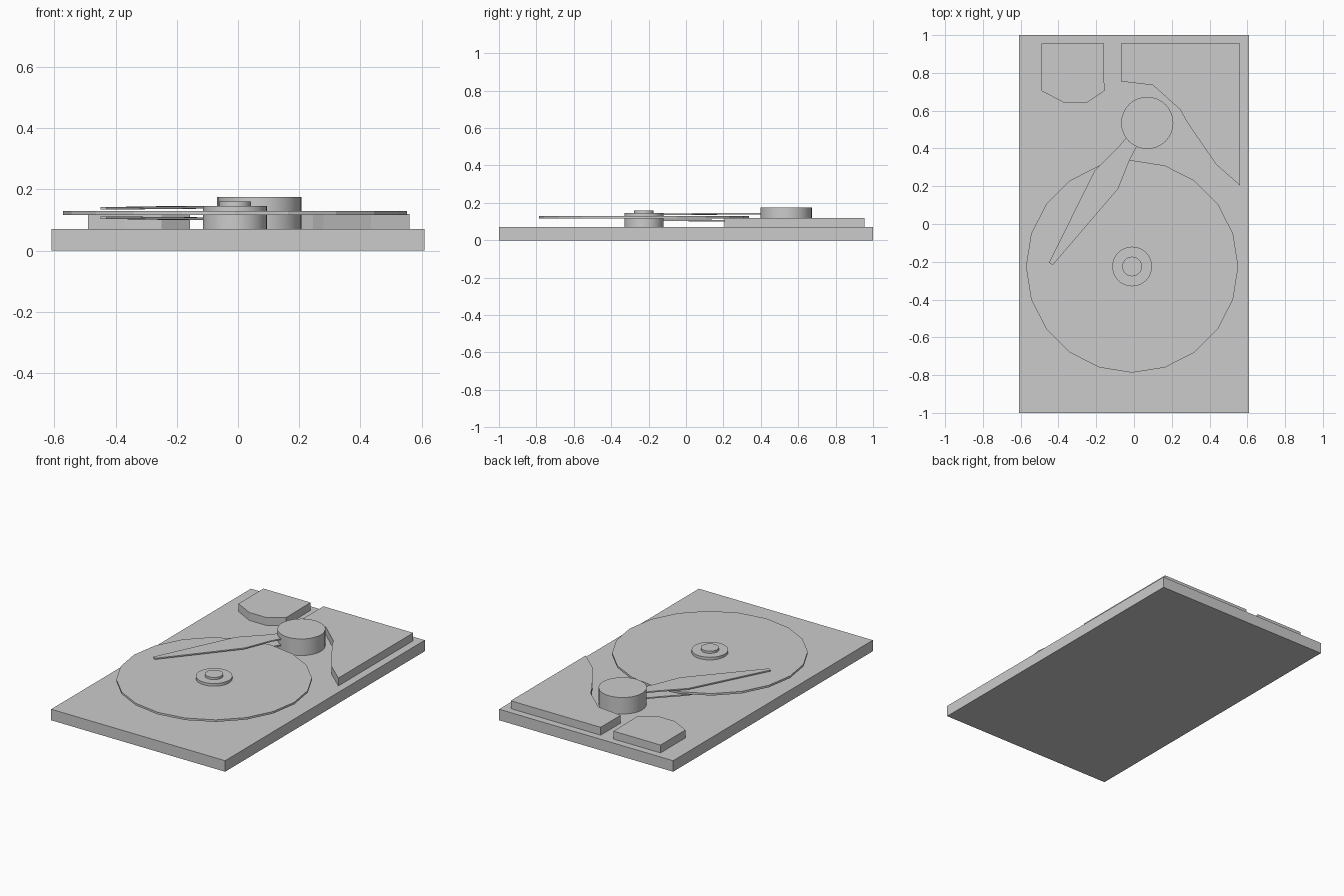
import bpy, bmesh, math

if "Cube" in bpy.data.objects:
    bpy.data.objects.remove(bpy.data.objects["Cube"])


def prism(name, pts, z0, z1, tip=(), tip_dz=0.0):
    """Extrude an outline between two heights; tip points may be shifted in z."""
    bm = bmesh.new()
    rings = [[bm.verts.new((x, y, z + (tip_dz if i in tip else 0)))
              for i, (x, y) in enumerate(pts)] for z in (z0, z1)]
    bm.faces.new(rings[0])
    bm.faces.new(rings[1])
    n = len(pts)
    for i in range(n):
        j = (i + 1) % n
        bm.faces.new((rings[0][i], rings[0][j], rings[1][j], rings[1][i]))
    bmesh.ops.recalc_face_normals(bm, faces=bm.faces)
    me = bpy.data.meshes.new(name)
    bm.to_mesh(me)
    bm.free()
    ob = bpy.data.objects.new(name, me)
    bpy.context.collection.objects.link(ob)
    return ob


def disc(name, cx, cy, r, z0, z1, sides):
    pts = [(cx + r * math.cos(2 * math.pi * i / sides),
            cy + r * math.sin(2 * math.pi * i / sides)) for i in range(sides)]
    ob = prism(name, pts, z0, z1)
    if sides > 24:
        for p in ob.data.polygons:
            p.use_smooth = len(p.vertices) == 4
        bpy.context.view_layer.objects.active = ob
        ob.select_set(True)
        bpy.ops.object.shade_smooth_by_angle(angle=math.radians(30))
        ob.select_set(False)
    return ob


# Base plate
prism("base_plate", [(-0.61, -1), (0.61, -1), (0.61, 1), (-0.61, 1)], 0, 0.07)

# Platter and spindle
SX, SY = -0.01, -0.225
disc("platter", SX, SY, 0.562, 0.116, 0.129, 20)
disc("spindle_hub", SX, SY, 0.105, 0.07, 0.146, 32)
disc("spindle_cap", SX, SY, 0.052, 0.146, 0.16, 32)

# Actuator pivot
disc("actuator_pivot", 0.07, 0.535, 0.138, 0.07, 0.175, 32)

# Read arms above and below the platter, tips leaning towards it
arm = [(-0.02, 0.48), (-0.09, 0.4), (-0.21, 0.28), (-0.45, -0.205),
       (-0.43, -0.217), (-0.085, 0.185), (-0.02, 0.345), (0.03, 0.44)]
prism("upper_arm", arm, 0.138, 0.146, (3, 4), -0.004)
prism("lower_arm", arm, 0.100, 0.108, (3, 4), 0.004)

# Magnet block and connector block at the back
prism("magnet_block", [(-0.07, 0.955), (0.56, 0.955), (0.56, 0.205),
                       (0.435, 0.315), (0.28, 0.54), (0.245, 0.605),
                       (0.10, 0.735), (-0.07, 0.755)], 0.07, 0.12)
prism("corner_block", [(-0.49, 0.955), (-0.16, 0.955), (-0.157, 0.705),
                       (-0.25, 0.642), (-0.37, 0.642), (-0.49, 0.705)], 0.07, 0.12)
